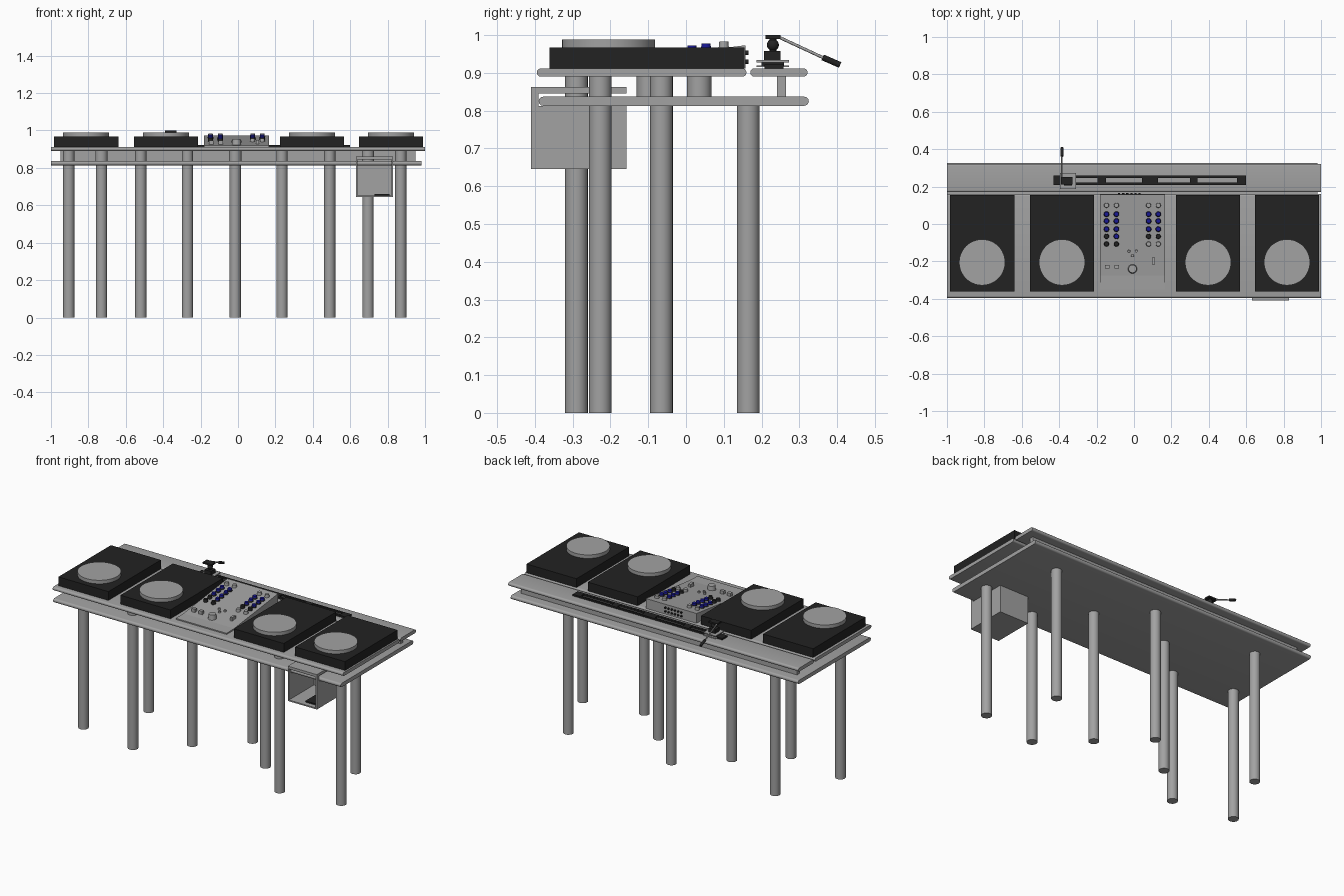
import bpy, bmesh, math
from mathutils import Vector

if "Cube" in bpy.data.objects:
    bpy.data.objects.remove(bpy.data.objects["Cube"])


def material(name, rgb):
    m = bpy.data.materials.new(name)
    m.use_nodes = True
    m.diffuse_color = (*rgb, 1)
    m.node_tree.nodes["Principled BSDF"].inputs["Base Color"].default_value = (*rgb, 1)
    return m


GREY = material("mid grey", (0.36, 0.36, 0.36))
BLACK = material("soft black", (0.016, 0.016, 0.016))
BLUE = material("deep blue", (0.01, 0.01, 0.3))


def finish(name, bm, mat, smooth=False):
    bmesh.ops.recalc_face_normals(bm, faces=bm.faces)
    mesh = bpy.data.meshes.new(name)
    bm.to_mesh(mesh)
    bm.free()
    mesh.materials.append(mat)
    ob = bpy.data.objects.new(name, mesh)
    bpy.context.collection.objects.link(ob)
    if smooth:
        bpy.ops.object.select_all(action="DESELECT")
        ob.select_set(True)
        bpy.context.view_layer.objects.active = ob
        bpy.ops.object.shade_smooth_by_angle(angle=math.radians(40))
    return ob


def boxes(name, mat, *spans):
    """Each span is (x0, x1, y0, y1, z0, z1)."""
    bm = bmesh.new()
    for x0, x1, y0, y1, z0, z1 in spans:
        verts = bmesh.ops.create_cube(bm, size=1)["verts"]
        for v in verts:
            v.co = Vector((x1 if v.co.x > 0 else x0, y1 if v.co.y > 0 else y0,
                           z1 if v.co.z > 0 else z0))
    return finish(name, bm, mat)


def rod(name, mat, a, b, r, r2=None, segments=24):
    a, b = Vector(a), Vector(b)
    bm = bmesh.new()
    bmesh.ops.create_cone(bm, cap_ends=True, segments=segments, radius1=r,
                          radius2=r if r2 is None else r2, depth=(b - a).length)
    turn = (b - a).to_track_quat("Z", "Y")
    for v in bm.verts:
        v.co = turn @ v.co + (a + b) / 2
    return finish(name, bm, mat, True)


def extrude_x(name, mat, profile, x0, x1, smooth=False):
    """Extrude a (y, z) outline along x."""
    bm = bmesh.new()
    face = bm.faces.new([bm.verts.new((x0, y, z)) for y, z in profile])
    new = bmesh.ops.extrude_face_region(bm, geom=[face])["geom"]
    for v in new:
        if isinstance(v, bmesh.types.BMVert):
            v.co.x = x1
    return finish(name, bm, mat, smooth)


def slab(name, x0, x1, y0, y1, z0, z1, steps=10):
    """Board with fully rounded long edges."""
    r, zc = (z1 - z0) / 2, (z0 + z1) / 2
    arc = [math.pi * i / steps - math.pi / 2 for i in range(steps + 1)]
    outline = [(y1 - r + r * math.cos(t), zc + r * math.sin(t)) for t in arc]
    outline += [(y0 + r - r * math.cos(t), zc - r * math.sin(t)) for t in arc]
    return extrude_x(name, GREY, outline, x0, x1, True)


# Boards
TOP = 0.912
slab("lower_board", -1, 0.98, -0.39, 0.325, 0.813, 0.837)
slab("front_top_board", -1, 1, -0.395, 0.16, 0.89, TOP)
slab("rear_top_board", -1, 1, 0.17, 0.322, 0.89, TOP)
boxes("rear_board_support", GREY, (-0.95, 0.95, 0.241, 0.265, 0.835, 0.892))

# Legs: the front ones pass through to the upper board
FRONT, SIDE, MIDDLE, BACK = -0.29, -0.227, -0.065, 0.165
legs = [(-0.905, SIDE), (-0.73, BACK), (-0.52, FRONT), (-0.27, MIDDLE), (-0.015, BACK),
        (0.235, MIDDLE), (0.49, FRONT), (0.695, BACK), (0.87, SIDE)]
for x, y in legs:
    rod("leg", GREY, (x, y, 0), (x, y, 0.815 if y == BACK else 0.895), 0.03)
for x, y in [(-0.73, 0.035), (0.695, 0.035), (-0.015, -0.098)]:
    rod("short_post", GREY, (x, y, 0.83), (x, y, 0.895), 0.033)

# Open storage box hooked over the lower board
X0, X1, Y0, Y1, W = 0.63, 0.83, -0.41, -0.157, 0.008
spans = [(X0, X1, Y0, Y1, 0.645, 0.653), (X0, X1, Y0, Y1, 0.846, 0.862),
         (X0, X1, Y1 - W, Y1, 0.645, 0.813)]
for x in (X0, X1 - W):
    spans += [(x, x + W, Y0, Y1, 0.645, 0.813), (x, x + W, Y0, -0.391, 0.813, 0.862)]
boxes("storage_box", GREY, *spans)
boxes("box_contents", BLACK, (0.73, 0.81, -0.38, -0.22, 0.653, 0.661))

# Four record decks
for x in (-0.812, -0.385, 0.396, 0.818):
    boxes("deck_body", BLACK, (x - 0.172, x + 0.172, -0.361, 0.155, TOP, 0.967))
    rod("deck_platter", GREY, (x, -0.205, 0.965), (x, -0.205, 0.989), 0.123, segments=48)

# Mixer with a sloping panel
extrude_x("mixer_body", GREY, [(-0.35, TOP), (0.157, TOP), (0.157, 0.973),
                               (-0.275, 0.921), (-0.35, 0.919)], -0.183, 0.167)


def panel(y):
    return 0.921 + (y + 0.275) * 0.12


def knob(name, mat, x, y, r, h):
    z = panel(y)
    rod(name, mat, (x, y, z - 0.004), (x, y, z + h), r, r * 0.85, 16)


rows = [0.1, 0.053, 0.016, -0.027, -0.066, -0.107]
columns = {-0.147: [GREY, BLUE, BLUE, BLUE, BLACK, BLACK],
           -0.094: [GREY, BLUE, BLUE, BLUE, BLUE, BLACK],
           0.078: [GREY, BLUE, BLUE, BLUE, BLACK, GREY],
           0.13: [GREY, BLUE, BLUE, BLUE, BLACK, GREY]}
for x, mats in columns.items():
    for y, mat in zip(rows, mats):
        knob("mixer_knob", mat, x, y, 0.014, 0.017)
        if mat is BLUE:
            knob("knob_skirt", BLACK, x, y, 0.016, 0.006)
for x, y in [(-0.027, -0.145), (0.012, -0.145), (-0.008, -0.17)]:
    knob("small_button", GREY, x, y, 0.008, 0.01)
knob("large_knob", GREY, -0.008, -0.24, 0.025, 0.028)
for x, y, w, d in [(-0.142, -0.228, 0.012, 0.01), (-0.092, -0.228, 0.012, 0.01),
                   (0.103, -0.198, 0.008, 0.018)]:
    z = panel(y)
    boxes("fader_cap", GREY, (x - w, x + w, y - d, y + d, z - 0.004, z + 0.02))
for i in range(6):
    for z in (0.93, 0.953):
        x = -0.08 + i * 0.022
        rod("rear_socket", BLACK, (x, 0.15, z), (x, 0.165, z), 0.006, segments=12)

# Slider rail on the rear board
rail = [(-0.43, 0.6, 0.208, 0.223, TOP, 0.922), (-0.43, 0.6, 0.246, 0.258, TOP, 0.922)]
for x0, x1 in [(-0.43, -0.315), (-0.195, -0.15), (0.042, 0.128), (0.3, 0.34), (0.55, 0.6)]:
    rail.append((x0, x1, 0.21, 0.256, TOP, 0.922))
boxes("slider_rail", BLACK, *rail)

# Carriage, ball head and handle
HX, HY = -0.353, 0.23
boxes("carriage_plates", GREY, (-0.395, -0.31, 0.187, 0.273, 0.915, 0.92),
      (-0.395, -0.31, 0.187, 0.273, 0.928, 0.934))
boxes("carriage_core", BLACK, (-0.38, -0.325, 0.2, 0.26, 0.918, 0.93))
boxes("head_base", BLACK, (HX - 0.022, HX + 0.022, 0.207, 0.25, 0.933, 0.958))
rod("head_neck", BLACK, (HX, HY, 0.955), (HX, HY, 0.995), 0.009)
bm = bmesh.new()
bmesh.ops.create_uvsphere(bm, u_segments=16, v_segments=10, radius=0.016)
bmesh.ops.translate(bm, verts=bm.verts, vec=(HX, HY, 0.974))
finish("head_ball", bm, BLACK, True)
boxes("head_plate", BLACK, (-0.39, -0.33, 0.21, 0.25, 0.99, 1.0))
rod("handle_arm", GREY, (-0.385, 0.245, 0.995), (-0.385, 0.37, 0.937), 0.004, segments=12)
rod("handle_grip", BLACK, (-0.385, 0.362, 0.941), (-0.385, 0.408, 0.921), 0.008, segments=12)
